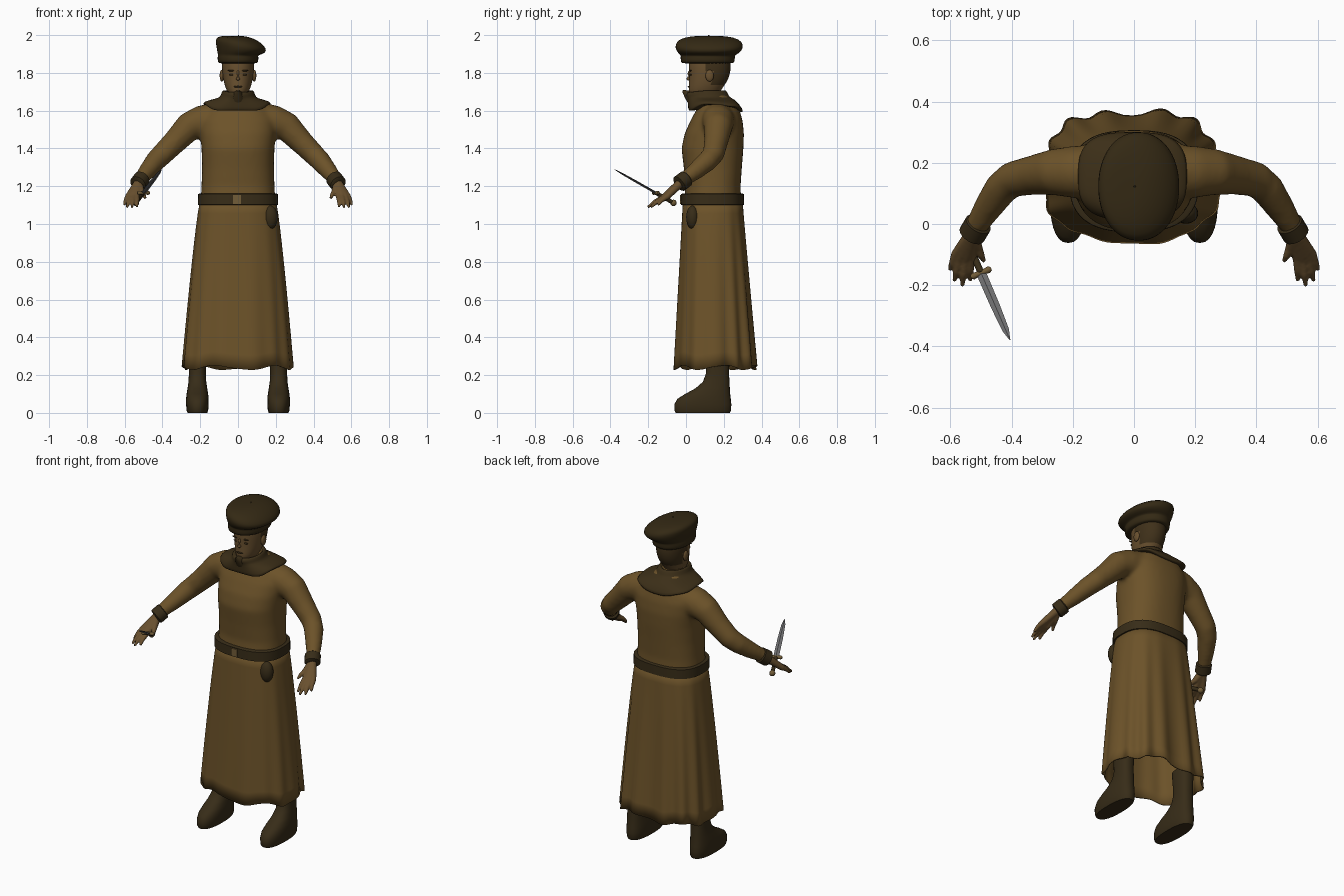
import bpy, bmesh, math
from mathutils import Vector, Matrix

cube = bpy.data.objects.get("Cube")
if cube:
    bpy.data.objects.remove(cube)


def material(name, rgb):
    m = bpy.data.materials.new(name)
    m.use_nodes = True
    m.diffuse_color = (*rgb, 1)
    bsdf = m.node_tree.nodes["Principled BSDF"]
    bsdf.inputs["Base Color"].default_value = (*rgb, 1)
    bsdf.inputs["Roughness"].default_value = 0.9
    return m


ROBE = material("brown wool", (0.15, 0.085, 0.022))
SKIN = material("tan skin", (0.14, 0.08, 0.028))
HAT = material("dark felt", (0.034, 0.022, 0.007))
CLOTH = material("dark brown cloth", (0.045, 0.028, 0.009))
LEATHER = material("dark leather", (0.038, 0.025, 0.009))
HAIR = material("dark hair", (0.05, 0.03, 0.01))
BRASS = material("dull brass", (0.17, 0.11, 0.04))
STEEL = material("grey steel", (0.16, 0.16, 0.165))


def oval(z, cx, cy, rx, ry, power=2.0, n=32, tilt=0.0):
    """Horizontal superellipse ring."""
    ring = []
    for i in range(n):
        a = math.tau * i / n
        c, s = math.cos(a), math.sin(a)
        x = cx + rx * math.copysign(abs(c) ** (2 / power), c)
        y = cy + ry * math.copysign(abs(s) ** (2 / power), s)
        ring.append(Vector((x, y, z + tilt * x)))
    return ring


def sweep(points, radii, n=12):
    """Round rings along a path."""
    pts = [Vector(p) for p in points]
    rings = []
    for i, p in enumerate(pts):
        t = (pts[min(i + 1, len(pts) - 1)] - pts[max(i - 1, 0)]).normalized()
        u = t.cross(Vector((0, 0, 1))).normalized()
        v = t.cross(u)
        rings.append([p + radii[i] * (u * math.cos(math.tau * k / n) + v * math.sin(math.tau * k / n))
                      for k in range(n)])
    return rings


def loft(bm, rings, caps=True):
    rows = [[bm.verts.new(p) for p in ring] for ring in rings]
    n = len(rows[0])
    for a, b in zip(rows, rows[1:]):
        for i in range(n):
            j = (i + 1) % n
            bm.faces.new((a[i], a[j], b[j], b[i]))
    if caps:
        bm.faces.new(rows[0][::-1])
        bm.faces.new(rows[-1])


def finish(name, bm, *mats, subsurf=0, voxel=0, smoothing=0, thick=0):
    bmesh.ops.recalc_face_normals(bm, faces=bm.faces)
    for f in bm.faces:
        f.smooth = True
    for e in bm.edges:
        e.smooth = subsurf > 0 or e.calc_face_angle(0) < 0.75
    mesh = bpy.data.meshes.new(name)
    bm.to_mesh(mesh)
    bm.free()
    for m in mats:
        mesh.materials.append(m)
    ob = bpy.data.objects.new(name, mesh)
    bpy.context.collection.objects.link(ob)
    if voxel:
        r = ob.modifiers.new("fuse", "REMESH")
        r.mode, r.voxel_size, r.use_smooth_shade = "VOXEL", voxel, True
        s = ob.modifiers.new("soften", "SMOOTH")
        s.iterations, s.factor = smoothing, 0.5
    if thick:
        ob.modifiers.new("thickness", "SOLIDIFY").thickness = thick
    if subsurf:
        s = ob.modifiers.new("subdivide", "SUBSURF")
        s.levels = s.render_levels = subsurf
    return ob


def lofted(name, rings, mat, caps=True, **kw):
    bm = bmesh.new()
    loft(bm, rings, caps)
    return finish(name, bm, mat, **kw)


def blob(name, centre, size, mat):
    bm = bmesh.new()
    bmesh.ops.create_uvsphere(bm, u_segments=20, v_segments=12, radius=1,
                              matrix=Matrix.Translation(centre) @ Matrix.Diagonal((*size, 1)))
    return finish(name, bm, mat)


def side(points, s):
    return [(s * x, y, z) for x, y, z in points]


# Robe top: trunk and sleeves fused into one soft surface
bm = bmesh.new()
trunk = [(1.1, .14, .2, .153), (1.2, .143, .193, .146), (1.3, .142, .19, .154), (1.4, .14, .193, .164),
         (1.48, .15, .2, .157), (1.55, .162, .2, .137), (1.61, .17, .165, .112), (1.66, .16, .1, .08),
         (1.7, .14, .06, .06)]
loft(bm, [oval(z, 0, cy, rx, ry, 2.4, 40) for z, cy, rx, ry in trunk])
sleeve = [(.1, .17, 1.56), (.2, .17, 1.54), (.26, .17, 1.515), (.33, .16, 1.44), (.4, .145, 1.37),
          (.435, .115, 1.335), (.48, .05, 1.28), (.53, -.03, 1.22)]
for s in (1, -1):
    loft(bm, sweep(side(sleeve, s), [.09, .086, .077, .065, .059, .056, .047, .034], 16))
finish("robe_top", bm, ROBE, voxel=0.012, smoothing=8)

# Skirt: flared, with folds that deepen toward the hem
rings = []
for k in range(13):
    t = k / 12
    ring = oval(1.13 - 0.89 * t, -0.005 * t, 0.142 + 0.013 * t, 0.2 + 0.09 * t ** 0.8,
                0.158 + 0.058 * t, 2.6, 120)
    for i, p in enumerate(ring):
        a = math.tau * i / 120
        back = 0.6 + 0.4 * math.sin(a)
        fold = t * (0.011 * back * math.cos(14 * a) + 0.006 * math.cos(5 * a + 1))
        p += fold * Vector((math.cos(a), math.sin(a), 0))
        p.z += 0.012 * t ** 4 * math.sin(6 * a + 0.5)
    rings.append(ring)
lofted("skirt", rings, ROBE, caps=False, thick=0.008)

# Belt, buckle and pouch
lofted("belt", [oval(z, 0, .14, .203 + o, .158 + o, 2.6, 48) for z, o in
                ((1.1, 0), (1.102, .009), (1.158, .008), (1.162, 0))], LEATHER)
bm = bmesh.new()
bmesh.ops.create_cube(bm, size=1, matrix=Matrix.Translation((-.005, -.028, 1.13)) @ Matrix.Diagonal((.042, .009, .046, 1)))
finish("buckle", bm, BRASS)
blob("pouch", (.17, .035, 1.035), (.04, .034, .063), LEATHER)

# Cowl: neck roll spreading to a squarish shoulder cape
cowl = [oval(1.68, 0, .11, .06, .07, 2, 40), oval(1.715, 0, .108, .074, .095, 2, 40),
        oval(1.7, 0, .108, .087, .112, 2, 40), oval(1.67, 0, .115, .092, .112, 2, 40),
        oval(1.662, -.003, .135, .125, .125, 2.2, 40)]
for drop, shrink in ((0, 0), (.016, .004), (.012, .02)):
    edge = oval(1.645 - drop, -.005, .157, .182 - shrink, .147 - shrink, 3, 40)
    for i, p in enumerate(edge):
        a = math.tau * i / 40
        p.z -= 0.035 * math.sin(a) ** 2 + 0.005 * math.sin(5 * a)
    cowl.append(edge)
for ring in cowl[1:3]:
    for p in ring:
        p.z -= 0.12 * (0.1 - p.y) if p.y < 0.1 else 0
lofted("cowl", cowl, CLOTH, subsurf=1)
lofted("scarf_tip", sweep([(.0, .03, 1.67), (.0, .005, 1.69), (.0, -.018, 1.705)], [.035, .022, .004]), CLOTH)

# Head, with hair chosen by position
bm = bmesh.new()
skull = [(1.6, .14, .065, .065), (1.67, .125, .06, .068), (1.685, .095, .047, .078), (1.705, .098, .06, .084),
         (1.735, .11, .071, .095), (1.77, .122, .079, .105), (1.81, .126, .084, .11), (1.85, .126, .086, .112),
         (1.9, .126, .08, .1), (1.93, .126, .05, .065)]
loft(bm, [oval(z, 0, cy, rx, ry, 2.1, 32) for z, cy, rx, ry in skull])
for f in bm.faces:
    c = f.calc_center_median()
    f.material_index = int(c.z > 1.735 and c.y > (0.14 if c.z < 1.81 else 0.1))
finish("head", bm, SKIN, HAIR, subsurf=1)
lofted("nose", sweep([(0, .022, 1.815), (0, .012, 1.79), (0, .006, 1.772), (0, .02, 1.762)],
                     [.006, .009, .013, .01]), SKIN, subsurf=1)
blob("mouth", (0, .016, 1.727), (.024, .007, .005), LEATHER)
for s, label in ((1, "left"), (-1, "right")):
    blob(label + "_ear", (s * .086, .125, 1.785), (.011, .022, .031), SKIN)
    blob(label + "_eye", (s * .034, .026, 1.79), (.014, .005, .005), HAIR)
    blob(label + "_brow", (s * .036, .024, 1.812), (.02, .006, .004), HAIR)

# Hat: upright band with a soft, lopsided crown
hat = [(1.85, 0, .115, .095, .13, 0), (1.852, 0, .115, .107, .142, 0), (1.885, 0, .115, .109, .145, 0),
       (1.893, 0, .116, .105, .142, 0), (1.905, .01, .12, .12, .163, -.05), (1.935, .02, .123, .136, .182, -.12),
       (1.965, .008, .123, .128, .176, -.13), (1.985, 0, .122, .1, .14, -.1), (1.995, 0, .122, .05, .07, -.04),
       (1.996, 0, .122, .01, .014, 0)]
lofted("hat", [oval(z, cx, cy, rx, ry, 2.1, 36, tilt) for z, cx, cy, rx, ry, tilt in hat], HAT, subsurf=1)
lofted("hat_stalk", sweep([(0, .122, 1.98), (.002, .124, 1.99), (.003, .12, 2.0)], [.007, .005, .003], 8), HAT)

# Hands, wrist cuffs and boots
wrist = (.528, -.03, 1.217)
fingers = [((.582, -.1, 1.145), (.603, -.15, 1.1)), ((.57, -.115, 1.14), (.588, -.187, 1.088)),
           ((.552, -.12, 1.14), (.562, -.203, 1.088)), ((.535, -.112, 1.145), (.535, -.185, 1.092)),
           ((.511, -.08, 1.17), (.49, -.122, 1.135))]
boot = [(0, -.055, .232, .052), (.012, -.061, .238, .057), (.045, -.062, .24, .06), (.075, -.045, .237, .06),
        (.1, -.005, .234, .057), (.13, .05, .232, .052), (.165, .09, .23, .047), (.21, .106, .228, .045),
        (.28, .106, .23, .047), (.36, .1, .232, .05)]
for s, label in ((1, "left"), (-1, "right")):
    bm = bmesh.new()
    for knuckle, tip in fingers:
        mid = Vector(knuckle).lerp(Vector(tip), 0.55) + Vector((0, 0, .006))
        loft(bm, sweep(side([wrist, knuckle, mid, tip], s), [.024, .017, .012, .007], 10))
    finish(label + "_hand", bm, SKIN, voxel=0.005, smoothing=3)
    cuff = [(.506, .004, 1.243), (.509, 0, 1.24), (.53, -.035, 1.213), (.533, -.039, 1.21)]
    lofted(label + "_cuff", sweep(side(cuff, s), [.036, .045, .045, .036], 20), LEATHER)
    lofted(label + "_boot", [oval(z, s * .215, (y0 + y1) / 2, rx, (y1 - y0) / 2, 2.4, 28)
                             for z, y0, y1, rx in boot], LEATHER)

# Dagger held in the right hand
guard, tip = Vector((-.5, -.16, 1.165)), Vector((-.405, -.38, 1.29))
along = (tip - guard).normalized()
across = along.cross(Vector((0, 0, 1))).normalized()
flat = along.cross(across)
blade = []
for t, w in ((0, .016), (.5, .015), (.85, .011), (1, .001)):
    p = guard.lerp(tip, t)
    blade.append([p + across * w, p + flat * w * .4, p - across * w, p - flat * w * .4])
lofted("dagger_blade", blade, STEEL)
pommel = guard - along * 0.115
lofted("dagger_grip", sweep([guard, pommel], [.011, .011]), LEATHER)
lofted("dagger_guard", sweep([guard + across * d for d in (-.036, -.028, 0, .028, .036)],
                             [.006, .011, .008, .011, .006]), BRASS)
blob("dagger_pommel", pommel, (.017, .017, .017), BRASS)
